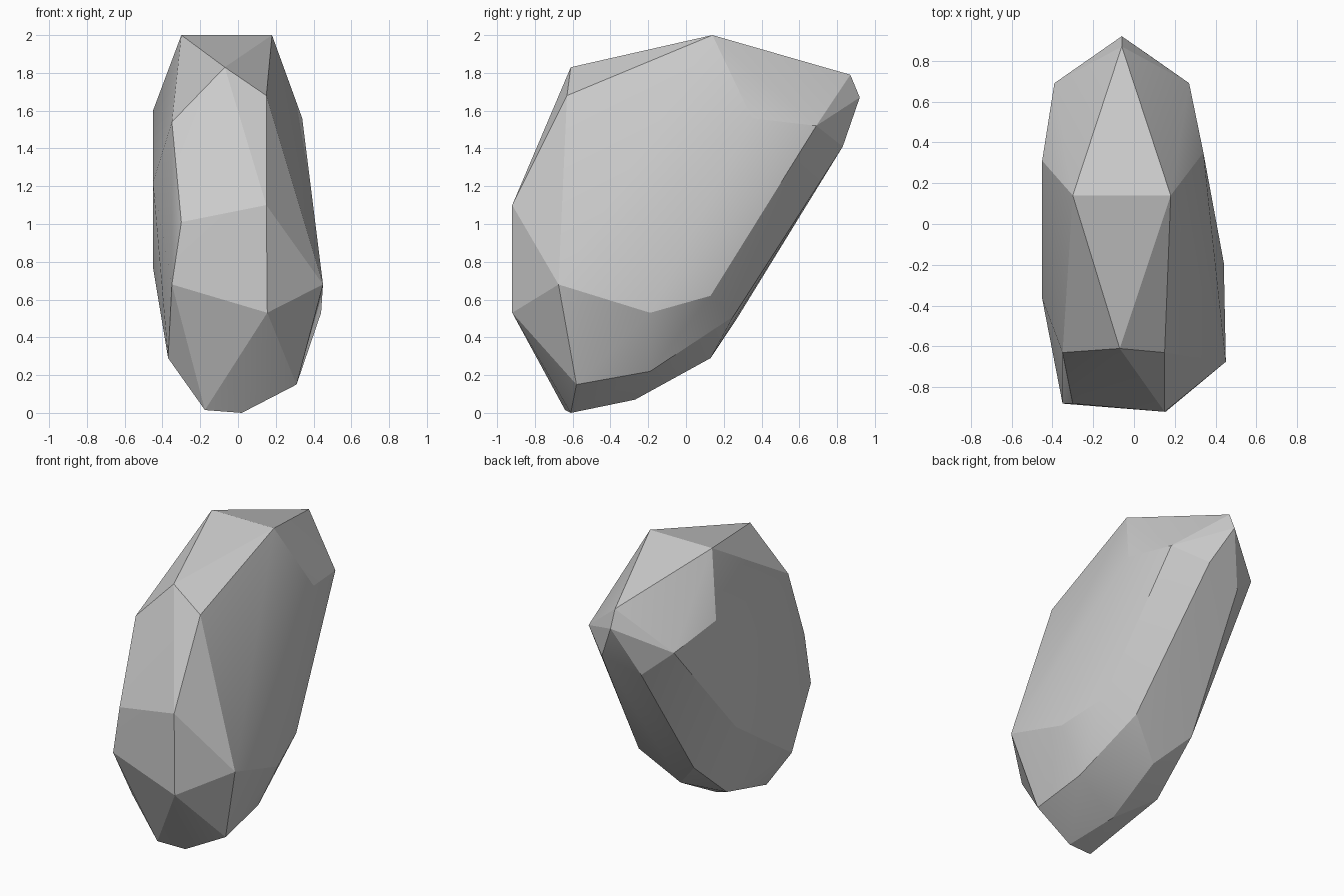
import bpy, bmesh, math

cube = bpy.data.objects.get("Cube")
if cube:
    bpy.data.objects.remove(cube, do_unlink=True)

# Stone colour
stone = bpy.data.materials.new("grey stone")
stone.use_nodes = True
grey = (0.6, 0.6, 0.6, 1)
stone.diffuse_color = grey
shader = stone.node_tree.nodes["Principled BSDF"]
shader.inputs["Base Color"].default_value = grey
shader.inputs["Roughness"].default_value = 0.9

# Corner points of the boulder, grouped by region
crown = [(-.30, .14, 2), (.18, .14, 2), (-.07, -.61, 1.83), (-.06, .87, 1.79)]
front = [(.15, -.63, 1.68), (-.35, -.63, 1.54), (-.30, -.88, 1.01),
         (.15, -.92, 1.10), (.155, -.92, .53), (-.35, -.88, .68)]
back = [(-.06, .92, 1.67), (.27, .69, 1.52), (-.39, .69, 1.50), (.07, .83, 1.41),
        (-.20, .78, 1.33), (-.25, .27, .50), (.19, .25, .51)]
sides = [(-.45, .31, 1.60), (-.45, -.365, 1.22), (-.45, .09, .77),
         (.34, .35, 1.56), (.45, -.675, .68), (.44, -.19, .53), (.36, .13, .62)]
base = [(-.37, -.64, .29), (.31, -.58, .15), (.29, -.19, .22), (-.05, .13, .29),
        (-.26, -.08, .20), (-.05, -.27, .07), (-.175, -.64, .015), (.02, -.61, 0)]

# Wrap the corners in a faceted skin
bm = bmesh.new()
for p in crown + front + back + sides + base:
    bm.verts.new(p)
bmesh.ops.convex_hull(bm, input=bm.verts)
loose = [v for v in bm.verts if not v.link_faces]
bmesh.ops.delete(bm, geom=loose, context='VERTS')
bmesh.ops.recalc_face_normals(bm, faces=bm.faces)
mesh = bpy.data.meshes.new("boulder")
bm.to_mesh(mesh)
bm.free()
mesh.materials.append(stone)
boulder = bpy.data.objects.new("boulder", mesh)
bpy.context.collection.objects.link(boulder)

# Soft facets with crisp ridges
bpy.ops.object.select_all(action='DESELECT')
boulder.select_set(True)
bpy.context.view_layer.objects.active = boulder
bpy.ops.object.shade_smooth_by_angle(angle=math.radians(18))
